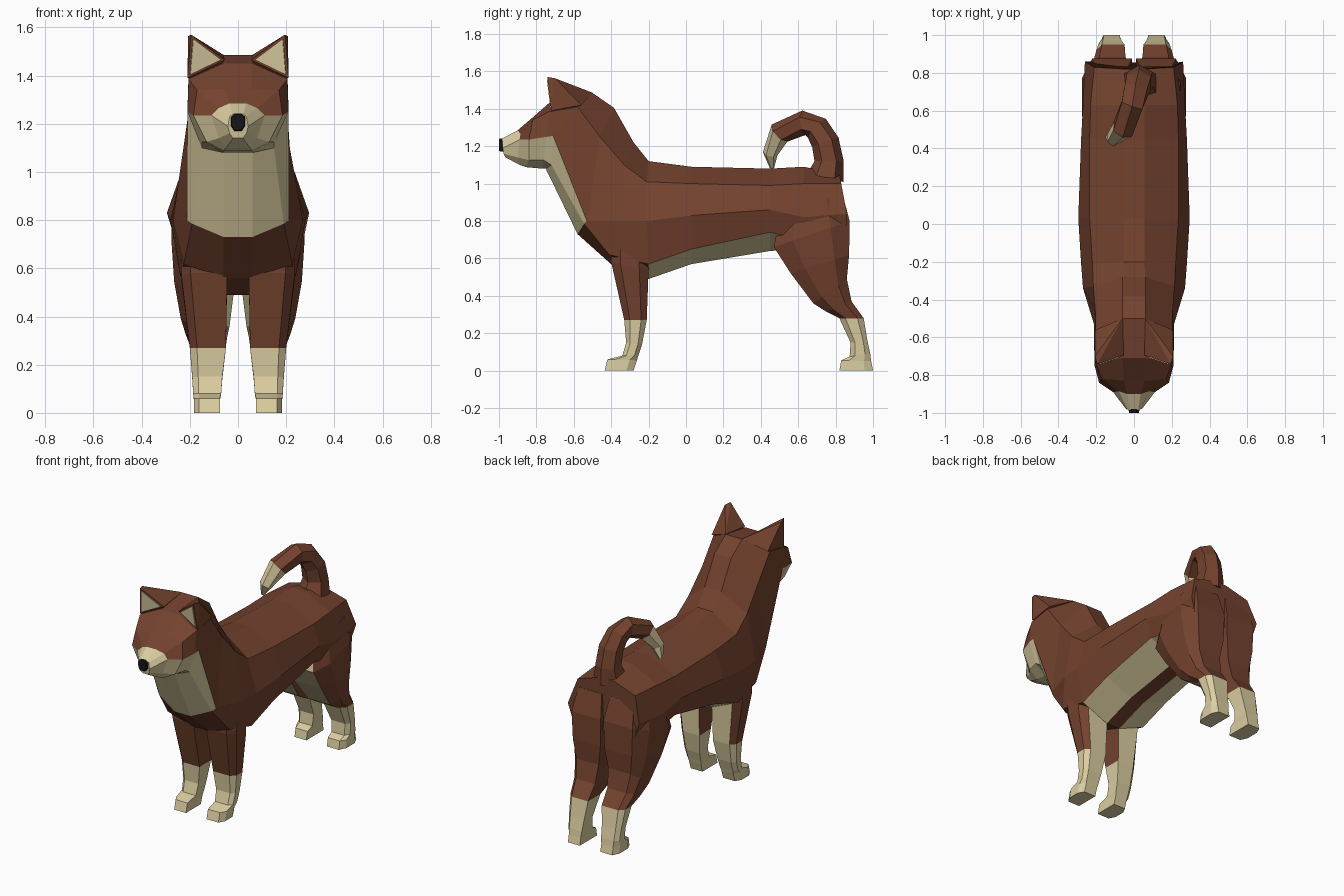
import bpy, bmesh, math
from mathutils import Vector

if "Cube" in bpy.data.objects:
    bpy.data.objects.remove(bpy.data.objects["Cube"])


def material(name, rgb):
    m = bpy.data.materials.new(name)
    m.diffuse_color = (*rgb, 1)
    m.use_nodes = True
    m.node_tree.nodes["Principled BSDF"].inputs["Base Color"].default_value = m.diffuse_color
    return m


MATS = [material("russet_fur", (0.175, 0.055, 0.028)),
        material("cream_fur", (0.72, 0.62, 0.36)),
        material("black_nose", (0.008, 0.008, 0.01))]
BROWN, CREAM, BLACK = 0, 1, 2


def finish(name, bm):
    bmesh.ops.recalc_face_normals(bm, faces=bm.faces[:])
    me = bpy.data.meshes.new(name)
    bm.to_mesh(me)
    bm.free()
    for m in MATS:
        me.materials.append(m)
    ob = bpy.data.objects.new(name, me)
    bpy.context.collection.objects.link(ob)
    return ob


def loft(name, rings, color, caps=(None, None)):
    """Skin closed rings; color(segment, band, centre) picks the material, caps colour the ends."""
    bm = bmesh.new()
    vs = [[bm.verts.new(p) for p in r] for r in rings]
    n = len(vs[0])
    for s in range(len(vs) - 1):
        for k in range(n):
            j = (k + 1) % n
            f = bm.faces.new((vs[s][k], vs[s][j], vs[s + 1][j], vs[s + 1][k]))
            f.material_index = color(s, k, f.calc_center_median())
    for ring, c in ((vs[0], caps[0]), (vs[-1], caps[1])):
        if c is not None:
            bm.faces.new(ring).material_index = c
    return finish(name, bm)


def mirrored(half):
    """Right half profile from top to bottom, closed with its mirror image."""
    return [Vector(p) for p in half] + [Vector((-x, y, z)) for x, y, z in reversed(half)]


def side_band(k):
    return min(k, 8 - k)


# Half profiles: spine, ridge, flank, lower edge, underside
body = [
    [(.05, .82, 1.05), (.21, .83, 1.0), (.26, .86, .84), (.2, .85, .65), (.04, .78, .64)],
    [(.055, .63, 1.09), (.23, .63, 1.0), (.27, .63, .82), (.23, .63, .7), (.05, .63, .65)],
    [(.055, .45, 1.08), (.235, .45, .99), (.28, .45, .86), (.24, .45, .74), (.05, .45, .64)],
    [(.055, .03, 1.09), (.235, .03, 1.0), (.295, .03, .83), (.24, .03, .65), (.05, .03, .57)],
    [(.055, -.2, 1.12), (.22, -.21, 1.01), (.28, -.21, .8), (.24, -.2, .57), (.05, -.2, .49)],
]
shoulder = [(.06, -.28, 1.22), (.215, -.33, 1.1), (.27, -.34, .8), (.225, -.41, .62), (.06, -.39, .56)]
chest = [(.06, -.385, 1.405), (.205, -.46, 1.25), (.212, -.53, .8), (.19, -.545, .785), (.06, -.58, .73)]
throat = [(.06, -.5, 1.485), (.205, -.58, 1.41), (.21, -.71, 1.255), (.15, -.72, 1.1), (.06, -.75, 1.08)]
face = [
    [(.06, -.71, 1.45), (.205, -.73, 1.385), (.21, -.745, 1.25), (.15, -.76, 1.125), (.06, -.77, 1.08)],
    [(.055, -.83, 1.345), (.17, -.82, 1.34), (.185, -.84, 1.235), (.13, -.84, 1.125), (.06, -.855, 1.088)],
    [(.035, -.9, 1.285), (.08, -.885, 1.265), (.11, -.89, 1.235), (.08, -.9, 1.14), (.05, -.89, 1.1)],
    [(.022, -.985, 1.24), (.035, -.98, 1.23), (.042, -.98, 1.19), (.035, -.975, 1.16), (.02, -.965, 1.14)],
]

# Torso with cream belly flanks
loft("torso", [mirrored(h) for h in body + [shoulder]],
     lambda s, k, c: CREAM if side_band(k) == 3 and 0 < s < 4 else BROWN, (BROWN, None))

# Neck with cream chest panel
loft("neck", [mirrored(h) for h in (shoulder, chest, throat)],
     lambda s, k, c: CREAM if s == 1 and side_band(k) >= 2 else BROWN)

# Head with cream cheeks and muzzle
loft("head", [mirrored(h) for h in [throat] + face],
     lambda s, k, c: CREAM if s == 3 or side_band(k) >= 2 else BROWN, (None, CREAM))

# Nose
nose_outline = [(.016, 1.245), (.031, 1.23), (.031, 1.19), (.016, 1.168)]
nose_outline += [(-x, z) for x, z in reversed(nose_outline)]
loft("nose", [[(x, -.965, z) for x, z in nose_outline],
              [(x * .85, -1.0, 1.207 + (z - 1.207) * .85) for x, z in nose_outline]],
     lambda s, k, c: BLACK, (BLACK, BLACK))


# Ears: brown wedge with a cream inner plate
def ear(name, sx):
    tip, outer, inner = (Vector((sx * x, y, z)) for x, y, z in
                         ((.195, -.742, 1.57), (.21, -.72, 1.39), (.055, -.695, 1.465)))
    rest = [(.207, -.7, 1.563), (.06, -.5, 1.486), (.205, -.56, 1.42), (.12, -.65, 1.38)]
    bm = bmesh.new()
    for p in [tip, outer, inner] + [(sx * x, y, z) for x, y, z in rest]:
        bm.verts.new(p)
    bmesh.ops.convex_hull(bm, input=bm.verts[:])
    mid = (tip + outer + inner) / 3
    normal = (outer - tip).cross(inner - tip).normalized()
    if normal.y > 0:
        normal.negate()
    pts = [mid + (p - mid) * .8 for p in (tip, outer, inner)]
    lo = [bm.verts.new(p) for p in pts]
    hi = [bm.verts.new(p + normal * .006) for p in pts]
    new = [bm.faces.new(hi)] + [bm.faces.new((lo[i], lo[i - 1], hi[i - 1], hi[i])) for i in range(3)]
    for f in new:
        f.material_index = CREAM
    finish(name, bm)


# Leg sections: front y, front z, back y, back z, inner x, outer x
front_leg = [(-.4, .75, -.21, .75, .06, .24), (-.4, .58, -.2, .54, .045, .235),
             (-.33, .27, -.21, .27, .05, .2), (-.32, .15, -.235, .14, .065, .19),
             (-.34, .08, -.255, .08, .07, .186), (-.42, .06, -.262, .055, .075, .183),
             (-.435, 0, -.28, 0, .075, .183)]
hind_leg = [(.5, .82, .835, .95, .03, .245), (.47, .66, .875, .8, .01, .275),
            (.56, .52, .872, .62, .015, .265), (.68, .36, .86, .49, .035, .238),
            (.75, .315, .885, .37, .045, .218), (.82, .28, .95, .28, .05, .2),
            (.88, .15, .97, .16, .065, .19), (.875, .075, .985, .09, .07, .186),
            (.83, .055, .99, .05, .075, .183), (.82, 0, 1.0, 0, .075, .183)]


def leg(name, sections, sx, cream_band):
    rings = []
    for yf, zf, yb, zb, xi, xo in sections:
        f, b = Vector((0, yf, zf)), Vector((0, yb, zb))
        xm = xi + (xo - xi) * .8
        ring = ((xi, 0), (xm, 0), (xo, .25), (xo, .75), (xm, 1), (xi, 1))
        rings.append([f.lerp(b, t) + Vector((sx * x, 0, 0)) for x, t in ring])
    loft(name, rings, lambda s, k, c: CREAM if c.z < .275 or k == cream_band else BROWN,
         (BROWN, CREAM))


for side, sx in (("right", 1), ("left", -1)):
    ear(side + "_ear", sx)
    leg(side + "_front_leg", front_leg, sx, 4)
    leg(side + "_hind_leg", hind_leg, sx, 0)

# Curled tail: x, y, z, radius along the centre line
path = [(.03, .745, 1.03, .1), (.03, .765, 1.12, .078), (.025, .745, 1.22, .075),
        (.01, .7, 1.295, .07), (-.01, .63, 1.325, .066), (-.06, .5, 1.27, .062),
        (-.11, .45, 1.16, .04), (-.14, .46, 1.085, .012)]
tail = []
for i, (x, y, z, r) in enumerate(path):
    a, b = path[max(i - 1, 0)], path[min(i + 1, len(path) - 1)]
    t = (Vector(b[:3]) - Vector(a[:3])).normalized()
    v = t.cross(Vector((1, 0, 0))).normalized()
    u = v.cross(t)
    tail.append([Vector((x, y, z)) + r * (u * math.cos(w) + v * math.sin(w))
                 for w in (math.pi / 6 + k * math.pi / 3 for k in range(6))])
loft("tail", tail, lambda s, k, c: CREAM if s >= 5 else BROWN, (BROWN, CREAM))
